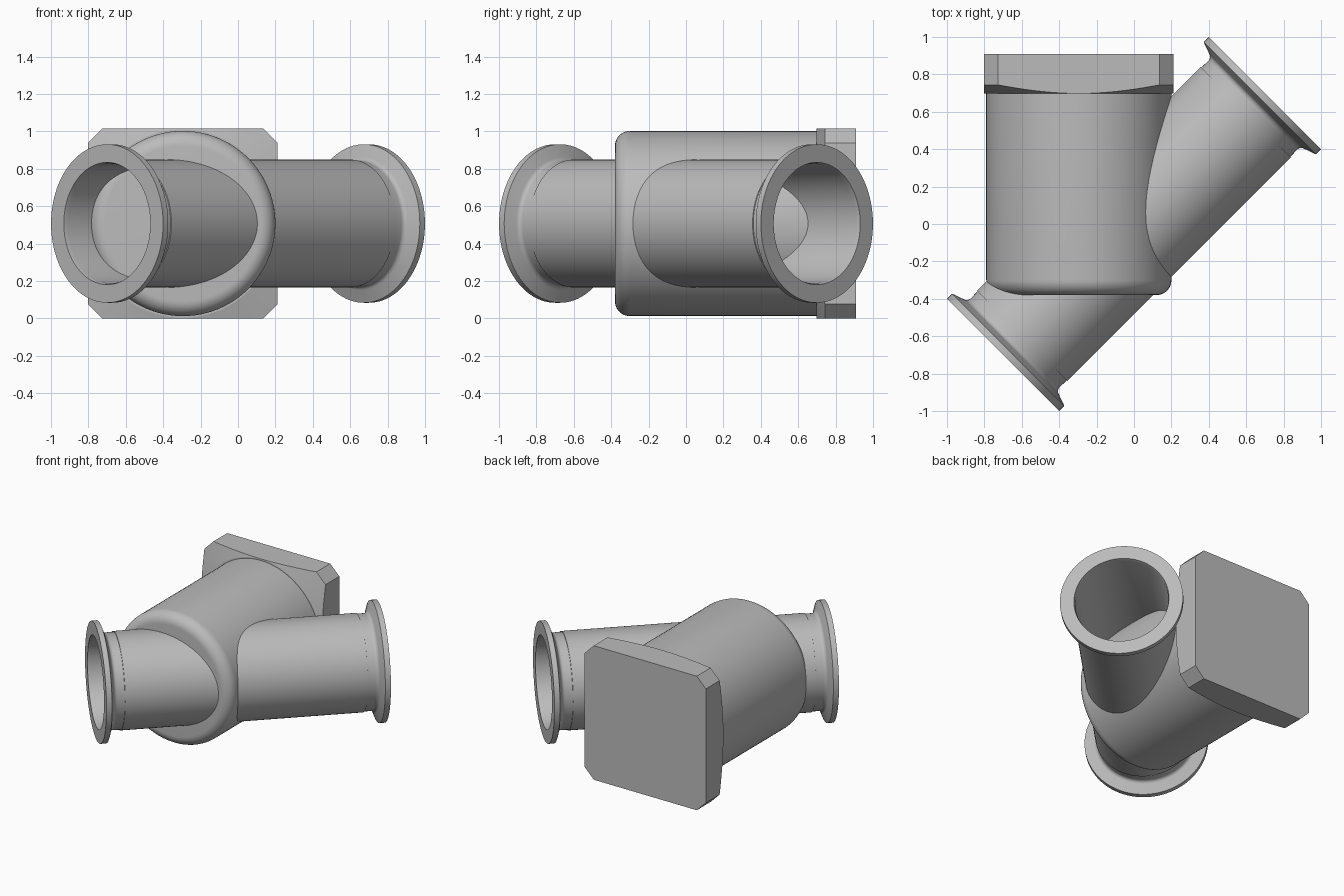
import bpy, bmesh, math
from mathutils import Matrix, Vector

if "Cube" in bpy.data.objects:
    bpy.data.objects.remove(bpy.data.objects["Cube"])

SEG = 96
CZ = 0.507      # height of all axes
BX = -0.295     # sideways position of the body axis

steel = bpy.data.materials.new("steel grey")
steel.diffuse_color = (0.5, 0.5, 0.5, 1)
steel.use_nodes = True
steel.node_tree.nodes["Principled BSDF"].inputs["Base Color"].default_value = steel.diffuse_color


def finish(name, bm, angle):
    bmesh.ops.recalc_face_normals(bm, faces=bm.faces)
    me = bpy.data.meshes.new(name)
    bm.to_mesh(me)
    bm.free()
    me.materials.append(steel)
    me.shade_smooth()
    me.set_sharp_from_angle(angle=math.radians(angle))
    ob = bpy.data.objects.new(name, me)
    bpy.context.collection.objects.link(ob)
    return ob


def revolve(name, profile, matrix, closed=False, angle=30):
    """Turn (radius, along) points about local Y; cap the ends or close the loop."""
    bm = bmesh.new()
    rings = []
    for r, a in profile:
        rings.append([bm.verts.new((r * math.cos(2 * math.pi * i / SEG), a,
                                    r * math.sin(2 * math.pi * i / SEG)))
                      for i in range(SEG)])
    pairs = list(zip(rings, rings[1:]))
    if closed:
        pairs.append((rings[-1], rings[0]))
    else:
        bm.faces.new(rings[0])
        bm.faces.new(rings[-1])
    for p, q in pairs:
        for i in range(SEG):
            j = (i + 1) % SEG
            bm.faces.new((p[i], p[j], q[j], q[i]))
    bmesh.ops.transform(bm, matrix=matrix, verts=bm.verts)
    return finish(name, bm, angle)


# Body: solid barrel with a rounded front edge
fillet, rad, front = 0.08, 0.495, -0.38
profile = []
for k in range(11):
    t = math.pi / 2 * k / 10
    profile.append((rad - fillet + fillet * math.sin(t),
                    front + fillet - fillet * math.cos(t)))
profile.append((rad, 0.72))
body_frame = Matrix.Translation((BX, 0, CZ))
revolve("body", profile, body_frame)

# Diagonal pipe: tube with a stepped neck and flared flange at both ends
half = [(0.342, 0.0), (0.342, 0.845), (0.337, 0.846), (0.336, 0.900)]
for k in range(1, 7):                       # rounded root of the flange
    t = math.radians(75) * k / 6
    half.append((0.336 + 0.028 * (1 - math.cos(t)), 0.900 + 0.028 * math.sin(t)))
half += [(0.4236, 0.951), (0.4236, 0.990), (0.327, 0.990), (0.320, 0.965)]
outline = half[1:] + [(r, -a) for r, a in reversed(half[1:])]
pipe_frame = Matrix.Translation((0, 0, CZ)) @ Matrix.Rotation(math.radians(-45), 4, 'Z')
revolve("through_pipe", outline, pipe_frame, closed=True)

# Cover plate: square with cut corners, front edges turned to a shallow cone
h, c = 0.507, 0.076
corners = [(-h, c - h), (c - h, -h), (h - c, -h), (h, c - h),
           (h, h - c), (h - c, h), (c - h, h), (-h, h - c)]
bm = bmesh.new()
base = bm.faces.new([bm.verts.new((BX + x, 0.697, CZ + z)) for x, z in corners])
out = bmesh.ops.extrude_face_region(bm, geom=[base])
bmesh.ops.translate(bm, vec=Vector((0, 0.211, 0)),
                    verts=[v for v in out["geom"] if isinstance(v, bmesh.types.BMVert)])
plate = finish("cover_plate", bm, 12)

cone = revolve("plate_cutter", [(0.20, 0.690), (0.483, 0.691), (0.74, 0.765), (0.74, 1.0)],
               body_frame)
cone.hide_render = True
mod = plate.modifiers.new("turned_edge", 'BOOLEAN')
mod.operation = 'INTERSECT'
mod.solver = 'EXACT'
mod.object = cone
bpy.context.view_layer.update()
mesh = bpy.data.meshes.new_from_object(
    plate.evaluated_get(bpy.context.evaluated_depsgraph_get()))
plate.modifiers.clear()
plate.data = mesh
mesh.shade_smooth()
mesh.set_sharp_from_angle(angle=math.radians(12))
bpy.data.objects.remove(cone, do_unlink=True)
